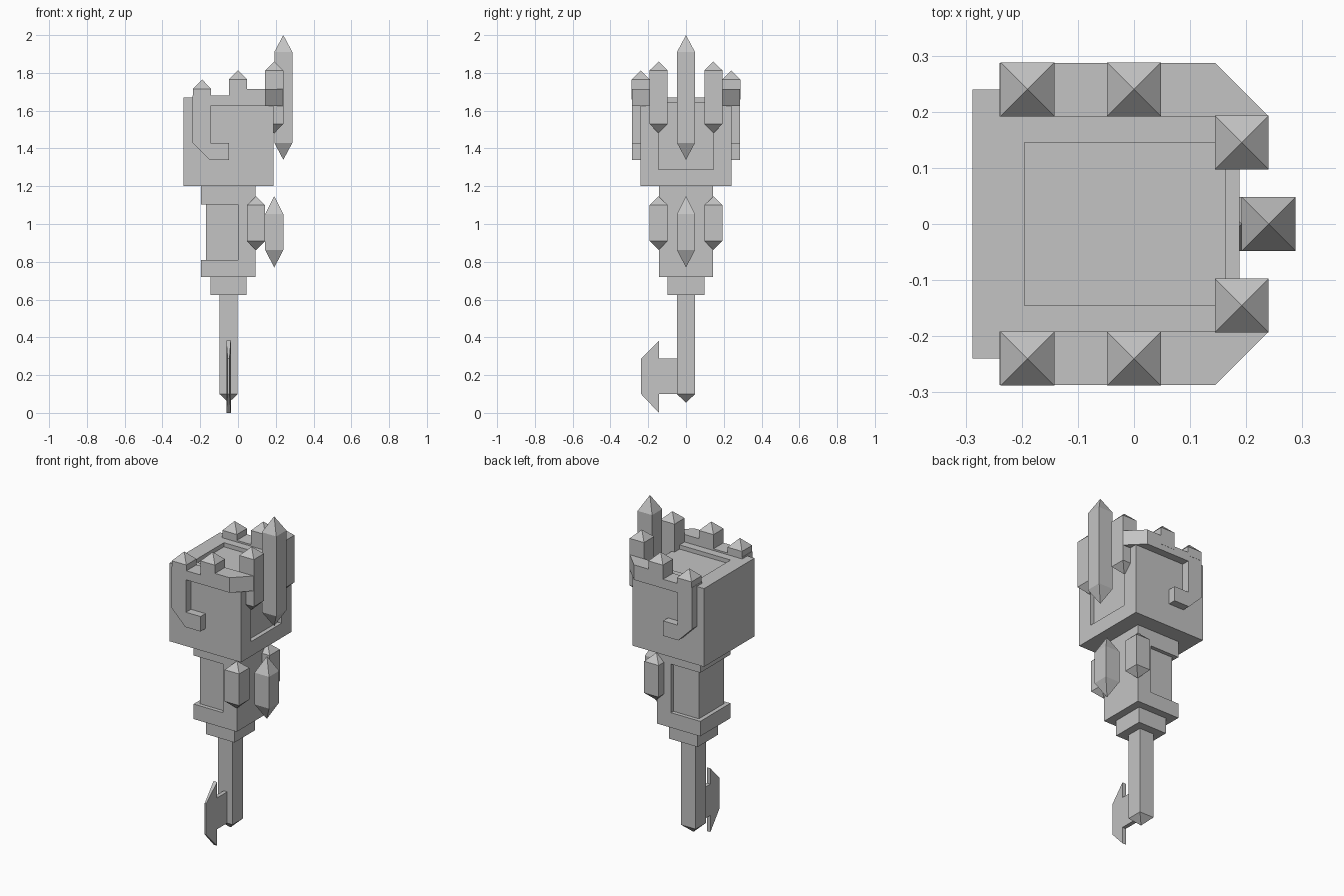
import bpy
import bmesh
from mathutils import Vector

default = bpy.data.objects.get("Cube")
if default:
    bpy.data.objects.remove(default, do_unlink=True)

stone = bpy.data.materials.new("plain_grey")
stone.use_nodes = True
GREY = (0.55, 0.55, 0.55, 1)
stone.diffuse_color = GREY
stone.node_tree.nodes["Principled BSDF"].inputs["Base Color"].default_value = GREY


def finish(name, bm):
    bmesh.ops.recalc_face_normals(bm, faces=bm.faces)
    mesh = bpy.data.meshes.new(name)
    bm.to_mesh(mesh)
    bm.free()
    mesh.materials.append(stone)
    obj = bpy.data.objects.new(name, mesh)
    bpy.context.collection.objects.link(obj)
    return obj


def box(name, x, y, z):
    """Box from three (low, high) ranges."""
    bm = bmesh.new()
    bmesh.ops.create_cube(bm, size=1)
    for v in bm.verts:
        v.co = Vector(r[0] if c < 0 else r[1] for c, r in zip(v.co, (x, y, z)))
    return finish(name, bm)


def carve(obj, *cuts):
    """Cut box-shaped recesses out of a part."""
    for ranges in cuts:
        cutter = box("cutter", *ranges)
        mod = obj.modifiers.new("recess", 'BOOLEAN')
        mod.operation = 'DIFFERENCE'
        mod.solver = 'EXACT'
        mod.object = cutter
        bpy.context.view_layer.objects.active = obj
        bpy.ops.object.modifier_apply(modifier=mod.name)
        bpy.data.objects.remove(cutter, do_unlink=True)


def spike(name, x, y, low, high, top=None, bottom=None, r=0.048):
    """Square post with a pyramid point at either end."""
    bm = bmesh.new()
    ring = [(-r, -r), (r, -r), (r, r), (-r, r)]
    lo = [bm.verts.new((x + a, y + b, low)) for a, b in ring]
    hi = [bm.verts.new((x + a, y + b, high)) for a, b in ring]
    for i in range(4):
        j = (i + 1) % 4
        bm.faces.new((lo[i], lo[j], hi[j], hi[i]))
    for verts, tip in ((lo, bottom), (hi, top)):
        if tip is None:
            bm.faces.new(verts)
        else:
            apex = bm.verts.new((x, y, tip))
            for i in range(4):
                bm.faces.new((verts[i], verts[(i + 1) % 4], apex))
    return finish(name, bm)


def prism(name, outline, place, a, b):
    """Extrude a flat outline between depths a and b."""
    bm = bmesh.new()
    ends = [[bm.verts.new(place(u, v, d)) for u, v in outline] for d in (a, b)]
    for ring in ends:
        bm.faces.new(ring)
    n = len(outline)
    for i in range(n):
        j = (i + 1) % n
        bm.faces.new((ends[0][i], ends[0][j], ends[1][j], ends[1][i]))
    return finish(name, bm)


# Head with a sunken top and an open notch on its +x side
head = box("head_block", (-0.288, 0.188), (-0.24, 0.24), (1.2, 1.67))
carve(head,
      ((-0.195, 0.3), (-0.145, 0.145), (1.645, 1.8)),
      ((0.163, 0.3), (-0.145, 0.145), (1.288, 1.8)))

# Collar with a recess wrapped around its -x half
collar = box("collar", (-0.195, 0.092), (-0.143, 0.143), (0.72, 1.2))
carve(collar,
      ((-0.3, -0.17), (-0.3, 0.3), (0.81, 1.102)),
      ((-0.3, 0), (0.12, 0.3), (0.81, 1.102)),
      ((-0.3, 0), (-0.3, -0.12), (0.81, 1.102)))

# Neck, shaft and pointed shaft end
box("neck", (-0.145, 0.045), (-0.097, 0.097), (0.625, 0.72))
spike("shaft", -0.05, 0, 0.1, 0.625, bottom=0.053)

# Hooked side plates, corner bands and side spikes
HOOK = [(-0.24, 1.68), (-0.24, 1.43), (-0.15, 1.34), (-0.048, 1.34),
        (-0.048, 1.43), (-0.145, 1.43), (-0.145, 1.625), (0.145, 1.625),
        (0.145, 1.715), (-0.048, 1.715), (-0.048, 1.68)]
CORNER = [(0.145, 0.192), (0.24, 0.192), (0.145, 0.287)]
for side, s in (("left", -1), ("right", 1)):
    prism(side + "_hook_plate", HOOK, lambda u, v, d: (u, d, v), s * 0.192, s * 0.287)
    prism(side + "_corner_band", CORNER, lambda u, v, d: (u, s * v, d), 1.625, 1.715)
    spike(side + "_rear_spike", -0.19, s * 0.24, 1.66, 1.715, top=1.765)
    spike(side + "_middle_spike", 0, s * 0.24, 1.66, 1.765, top=1.813)
    spike(side + "_upper_spike", 0.192, s * 0.145, 1.53, 1.813, top=1.86, bottom=1.48)
    spike(side + "_lower_spike", 0.095, s * 0.145, 0.91, 1.1, top=1.147, bottom=0.862)

# Large centre spikes
spike("upper_centre_spike", 0.24, 0, 1.43, 1.91, top=2.0, bottom=1.34)
spike("lower_centre_spike", 0.192, 0, 0.862, 1.053, top=1.147, bottom=0.77)

# Thin blade on the shaft, narrowing to its outer edge
BLADE = [(-0.04, 0.1), (-0.143, 0.1), (-0.143, 0), (-0.238, 0.1),
         (-0.238, 0.288), (-0.143, 0.383), (-0.143, 0.288), (-0.04, 0.288)]
blade = prism("blade", BLADE, lambda u, v, d: (d, u, v), -0.012, 0.012)
for v in blade.data.vertices:
    if v.co.y < -0.2:
        v.co.x *= 0.4
blade.location.x = -0.05
